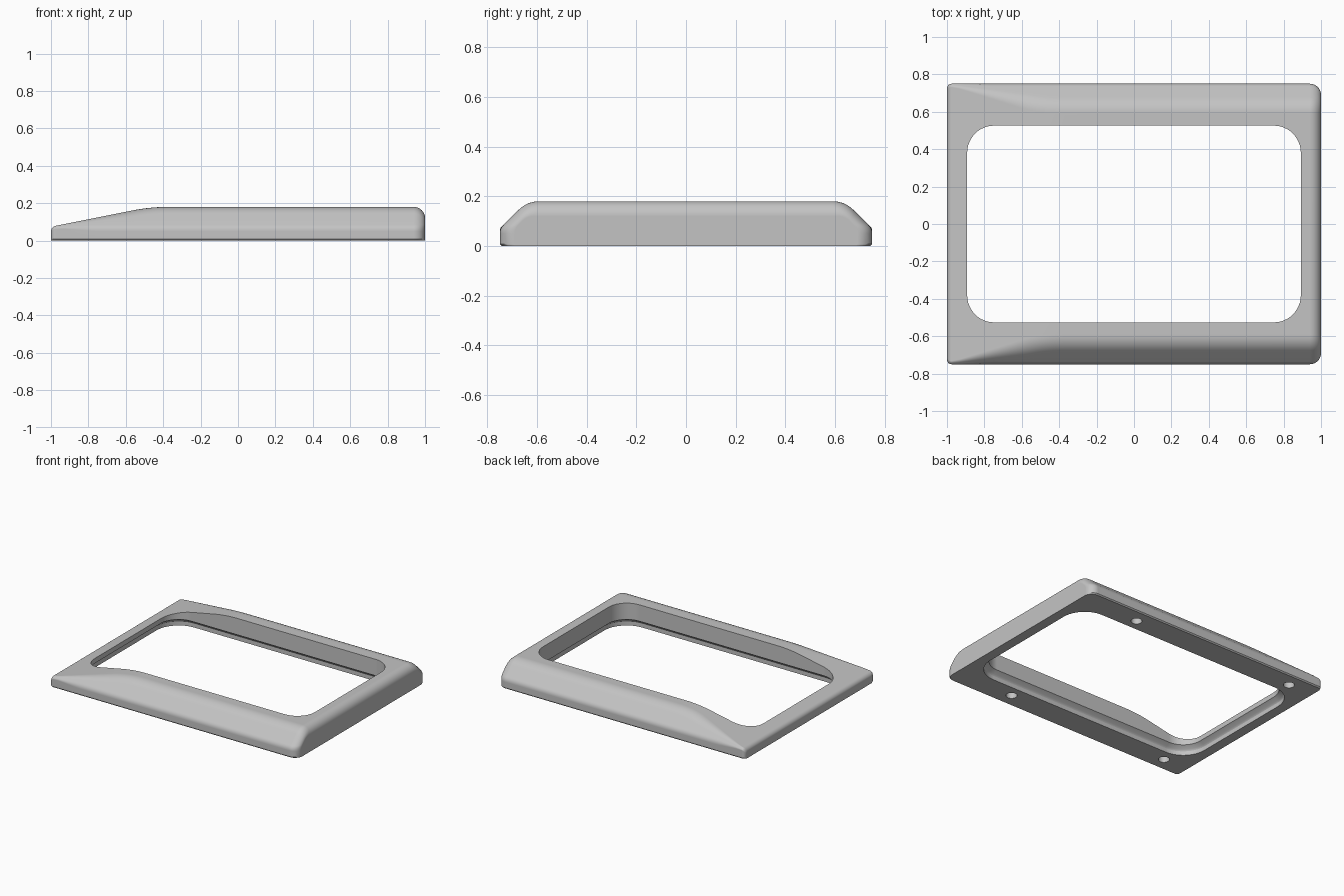
import bpy, bmesh, math
from mathutils import Vector

if "Cube" in bpy.data.objects:
    bpy.data.objects.remove(bpy.data.objects["Cube"], do_unlink=True)

grey = bpy.data.materials.new("plain grey")
grey.use_nodes = True
colour = (0.55, 0.55, 0.55, 1)
grey.diffuse_color = colour
grey.node_tree.nodes["Principled BSDF"].inputs["Base Color"].default_value = colour

LENGTH, WIDTH, HEIGHT = 1.0, 0.75, 0.18   # half length, half width, full height


def loft(name, rings):
    """Solid skinned through equal-length closed rings, capped at both ends."""
    bm = bmesh.new()
    loops = [[bm.verts.new(p) for p in ring] for ring in rings]
    n = len(loops[0])
    for a, b in zip(loops, loops[1:]):
        for i in range(n):
            j = (i + 1) % n
            bm.faces.new((a[i], a[j], b[j], b[i]))
    bm.faces.new(loops[0])
    bm.faces.new(loops[-1])
    bmesh.ops.recalc_face_normals(bm, faces=bm.faces)
    mesh = bpy.data.meshes.new(name)
    bm.to_mesh(mesh)
    bm.free()
    obj = bpy.data.objects.new(name, mesh)
    bpy.context.collection.objects.link(obj)
    mesh.materials.append(grey)
    return obj


def round_drop(x, end, r):
    """How far a fillet of radius r falls back as x nears the end."""
    d = max(0, r - abs(end - x))
    return r - math.sqrt(max(0, r * r - d * d))


def top_height(x):
    if x < -0.57:
        h = HEIGHT - 0.02 + 0.2 * (x + 0.57)
    elif x < -0.37:
        h = HEIGHT - 0.5 * (x + 0.37) ** 2
    else:
        h = HEIGHT
    return h - round_drop(x, -LENGTH, 0.025) - round_drop(x, LENGTH, 0.06)


def fillet(before, corner, after, size, steps):
    """Rounded corner between two straight runs."""
    c = Vector(corner)
    a = c + (Vector(before) - c).normalized() * size
    b = c + (Vector(after) - c).normalized() * size
    return [a * (1 - t) ** 2 + c * 2 * t * (1 - t) + b * t * t
            for t in (i / steps for i in range(steps + 1))]


def section(x):
    """Cross-section with sloping shoulders, mirrored about the middle."""
    h = top_height(x)
    w = WIDTH - round_drop(x, LENGTH, 0.06) - round_drop(x, -LENGTH, 0.025)
    zs = min(0.07, h - 0.012)
    slope = h - zs
    low, high = (w, zs), (w - slope, h)
    half = [Vector((w - 0.008, 0)), Vector((w, 0.008))]
    half += fillet((w, 0), low, high, min(0.02, slope * 0.4), 4)
    half += fillet(low, high, (0, h), min(0.05, slope * 0.55), 8)
    return [(x, p.x, p.y) for p in half] + [(x, -p.x, p.y) for p in reversed(half)]


# Body stations: fine at the rounded ends and along the sloping crown
arc = [math.sin(math.pi / 2 * i / 8) for i in range(9)]
stations = [-LENGTH + 0.025 * (1 - s) for s in reversed(arc)]
stations += [-0.975 + 0.045 * i for i in range(1, 9)]
stations += [-0.57 + 0.02 * i for i in range(11)] + [0.2]
stations += [LENGTH - 0.06 * (1 - s) for s in arc]
frame = loft("bezel_frame", [section(x) for x in stations])


def rounded_rect(hx, hy, r, z, steps=12):
    ring = []
    for q, (sx, sy) in enumerate(((1, 1), (-1, 1), (-1, -1), (1, -1))):
        for i in range(steps + 1):
            a = math.pi / 2 * (q + i / steps)
            ring.append((sx * (hx - r) + r * math.cos(a),
                         sy * (hy - r) + r * math.sin(a), z))
    return ring


# Window opening with a flared rebate at its underside
levels = [(0.035, -0.05), (0.035, 0.03), (0.028, 0.042), (0, 0.06), (0, 0.3)]
cutters = [loft("window_cutter", [rounded_rect(0.892 + o, 0.526 + o, 0.145 + o, z)
                                  for o, z in levels])]

# Four blind fixing holes underneath
for x in (-0.8, 0.52):
    for y in (-0.645, 0.645):
        rings = [[(x + 0.037 * math.cos(math.tau * i / 32),
                   y + 0.037 * math.sin(math.tau * i / 32), z) for i in range(32)]
                 for z in (-0.05, 0.06)]
        cutters.append(loft("hole_cutter", rings))

bpy.ops.object.select_all(action="DESELECT")
bpy.context.view_layer.objects.active = frame
frame.select_set(True)
for cutter in cutters:
    cutter.hide_render = True
    mod = frame.modifiers.new("cut", "BOOLEAN")
    mod.operation, mod.solver, mod.object = "DIFFERENCE", "EXACT", cutter
    bpy.ops.object.modifier_apply(modifier=mod.name)
    bpy.data.objects.remove(cutter, do_unlink=True)

# Smooth fillets with crisp edges and flat broad faces
bpy.ops.object.shade_smooth_by_angle(angle=math.radians(30))
weighted = frame.modifiers.new("weighted_normals", "WEIGHTED_NORMAL")
weighted.keep_sharp = True
